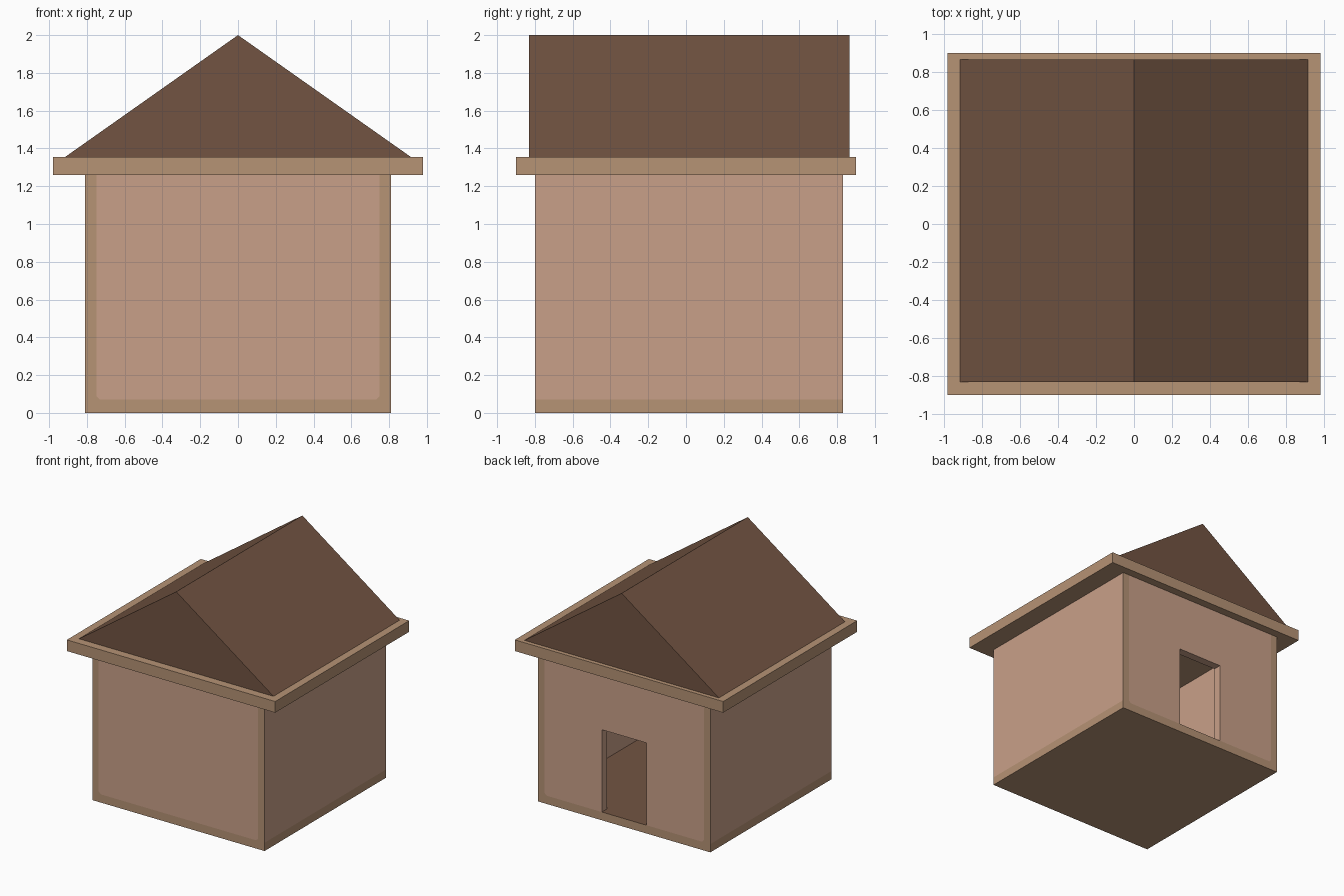
import bpy, bmesh
from mathutils import Vector

if "Cube" in bpy.data.objects:
    bpy.data.objects.remove(bpy.data.objects["Cube"])


def material(name, r, g, b):
    lin = [(c / 255 / 12.92) if c < 11 else ((c / 255 + 0.055) / 1.055) ** 2.4 for c in (r, g, b)]
    m = bpy.data.materials.new(name)
    m.diffuse_color = (*lin, 1)
    m.use_nodes = True
    m.node_tree.nodes["Principled BSDF"].inputs["Base Color"].default_value = m.diffuse_color
    return m


PINK = material("pink wall", 201, 160, 137)
TAN = material("tan trim", 182, 147, 117)
BROWN = material("brown roof", 114, 84, 66)


def prism(name, profile, y0, y1, *mats):
    """Extrude an x/z profile from y0 to y1."""
    bm = bmesh.new()
    face = bm.faces.new([bm.verts.new((x, y0, z)) for x, z in profile])
    out = bmesh.ops.extrude_face_region(bm, geom=[face])
    moved = [v for v in out["geom"] if isinstance(v, bmesh.types.BMVert)]
    bmesh.ops.translate(bm, verts=moved, vec=(0, y1 - y0, 0))
    bmesh.ops.recalc_face_normals(bm, faces=bm.faces)
    me = bpy.data.meshes.new(name)
    bm.to_mesh(me)
    bm.free()
    for m in mats:
        me.materials.append(m)
    ob = bpy.data.objects.new(name, me)
    bpy.context.scene.collection.objects.link(ob)
    return ob


def box(name, w, y0, y1, z0, z1, *mats):
    return prism(name, [(-w, z0), (w, z0), (w, z1), (-w, z1)], y0, y1, *mats)


# Dimensions
W, FRONT, BACK = 0.81, -0.80, 0.83
BASE, TOP, THICK, STRIP = 0.07, 1.26, 0.07, 0.75

# Base slab: tan edge, brown floor inside the house
base = box("base", W, FRONT, BACK, 0, BASE, TAN, BROWN)
for p in base.data.polygons:
    p.material_index = int(p.normal.z > 0.5)

# Walls: hollow shell with a doorway in the back
walls = box("walls", W, FRONT, BACK, BASE, TOP, PINK, TAN)
room = box("room_cutter", W - THICK, FRONT + THICK, BACK - THICK, -0.2, 1.6, PINK)
door = box("door_cutter", 0.21, 0.3, 1.2, -0.2, 0.77, PINK)
for cutter in (room, door):
    cutter.hide_render = True
    mod = walls.modifiers.new("cut", "BOOLEAN")
    mod.operation = "DIFFERENCE"
    mod.solver = "EXACT"
    mod.object = cutter
bpy.context.view_layer.update()
cut = bpy.data.meshes.new_from_object(walls.evaluated_get(bpy.context.evaluated_depsgraph_get()))
walls.modifiers.clear()
walls.data = cut
for cutter in (room, door):
    bpy.data.objects.remove(cutter)

# Corner strips: cut into the front and back faces, with clipped lower corners
bm = bmesh.new()
bm.from_mesh(cut)


def outer(f):
    y = f.calc_center_median().y
    return abs(f.normal.y) > 0.9 and (y < FRONT + 0.01 or y > BACK - 0.01)


CLIP = 0.02
for s in (-1, 1):
    for co, no in (((s * STRIP, 0, 0), (1, 0, 0)),
                   ((s * (STRIP - CLIP), 0, BASE), (s, 0, -1))):
        faces = [f for f in bm.faces if outer(f)]
        geom = set(faces)
        for f in faces:
            geom.update(f.edges)
            geom.update(f.verts)
        bmesh.ops.bisect_plane(bm, geom=list(geom), plane_co=co, plane_no=Vector(no).normalized())
for f in bm.faces:
    c = f.calc_center_median()
    strip = abs(c.x) > STRIP or abs(c.x) - (STRIP - CLIP) > c.z - BASE
    f.material_index = int(outer(f) and strip)
bm.to_mesh(cut)
bm.free()

# Eave slab, also the ceiling
box("eave", 0.98, -0.90, 0.90, TOP, 1.355, TAN)

# Gable roof
prism("roof", [(-0.915, 1.355), (0.915, 1.355), (0, 2.0)], -0.83, 0.865, BROWN)
